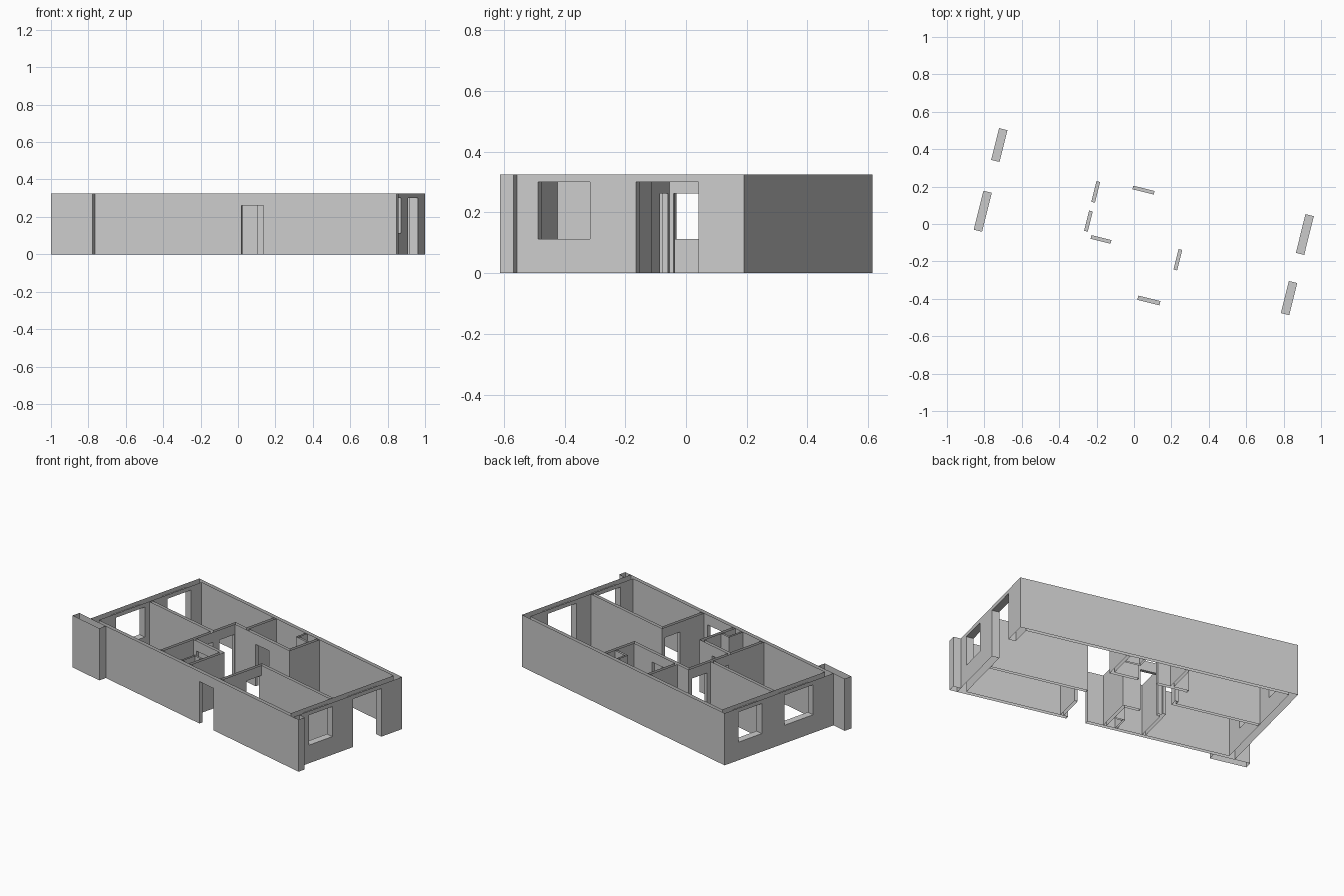
import bpy, bmesh, math
from mathutils import Matrix

if "Cube" in bpy.data.objects:
    bpy.data.objects.remove(bpy.data.objects["Cube"], do_unlink=True)

HEIGHT, SILL, DOOR, HEAD = 0.325, 0.113, 0.262, 0.30
TURN = Matrix.Rotation(math.radians(-14), 3, 'Z')

plaster = bpy.data.materials.new("grey_plaster")
plaster.use_nodes = True
GREY = (0.6, 0.6, 0.6, 1)
plaster.diffuse_color = GREY
plaster.node_tree.nodes["Principled BSDF"].inputs["Base Color"].default_value = GREY


def inside(p, box):
    return all(box[a] < p[a] < box[a + 3] for a in range(3))


def build(name, plans, openings=()):
    """Merge wall rectangles, cut openings, and leave wall tops and feet open."""
    solids = [(u0, v0, 0, u1, v1, HEIGHT) for u0, u1, v0, v1 in plans]
    holes = [(u0, v0, z0, u1, v1, z1) for u0, u1, v0, v1, z0, z1 in openings]
    grid = [sorted({round(b[a + o], 4) for b in solids + holes for o in (0, 3)})
            for a in range(3)]
    grid[2] = [z for z in grid[2] if 0 <= z <= HEIGHT]
    counts = [len(g) - 1 for g in grid]
    filled = set()
    for i in range(counts[0]):
        for j in range(counts[1]):
            for k in range(counts[2]):
                mid = [(grid[a][n] + grid[a][n + 1]) / 2
                       for a, n in enumerate((i, j, k))]
                if any(inside(mid, b) for b in solids) and \
                        not any(inside(mid, b) for b in holes):
                    filled.add((i, j, k))

    bm = bmesh.new()
    for cell in sorted(filled):
        for a in range(3):
            for side in (0, 1):
                near = list(cell)
                near[a] += 2 * side - 1
                end = a == 2 and cell[a] + side in (0, counts[2])
                if tuple(near) in filled or end:
                    continue
                quad = []
                for s, t in ((0, 0), (1, 0), (1, 1), (0, 1)):
                    idx = list(cell)
                    idx[a] += side
                    idx[(a + 1) % 3] += s
                    idx[(a + 2) % 3] += t
                    quad.append(bm.verts.new([grid[n][idx[n]] for n in range(3)]))
                bm.faces.new(quad if side else quad[::-1])
    bmesh.ops.remove_doubles(bm, verts=bm.verts[:], dist=0.0005)
    bmesh.ops.dissolve_limit(bm, angle_limit=0.02, verts=bm.verts[:], edges=bm.edges[:])
    bmesh.ops.rotate(bm, verts=bm.verts[:], cent=(0, 0, 0), matrix=TURN)
    mesh = bpy.data.meshes.new(name)
    bm.to_mesh(mesh)
    bm.free()
    mesh.materials.append(plaster)
    bpy.context.collection.objects.link(bpy.data.objects.new(name, mesh))


# Outline of the flat: left, right, front and back wall lines
L, R, F, B = -0.824, 0.923, -0.389, 0.427
THICK, THIN = 0.046, 0.023
LI, RI, FI, BI = L + THICK, R - THICK, F + THIN, B - THIN


def across(v, u0, u1, t=0.02):
    return (u0, u1, v - t / 2, v + t / 2)


def along(u, v0, v1, t=0.02):
    return (u - t / 2, u + t / 2, v0, v1)


def door_across(v, u0, u1):
    return across(v, u0, u1, 0.024) + (0, DOOR)


def door_along(u, v0, v1):
    return along(u, v0, v1, 0.024) + (0, DOOR)


# Outer shell with three windows, balcony door and entrance
build("outer_walls",
      [(L, LI, F, B), (RI, R, F, B), (L, R, F, FI), (L, R, BI, B)],
      [(L, LI, -0.237, -0.022, SILL, HEAD),
       (L, LI, 0.148, 0.323, SILL, HEAD),
       (RI, R, -0.272, -0.095, SILL, HEAD),
       (RI, R, 0.06, 0.273, 0, HEAD),
       (0.115, 0.237, F, FI, 0, DOOR)])

# Partitions between rooms, with interior doors
build("inner_walls",
      [across(0.022, LI, -0.24),
       along(-0.24, FI, 0.198),
       across(0.188, -0.25, 0.24),
       along(-0.144, 0.188, BI),
       along(0.23, 0.188, BI),
       across(-0.123, -0.24, 0.015),
       along(0.005, FI, -0.113),
       along(0.274, FI, -0.05),
       across(-0.06, 0.264, RI)],
      [door_along(-0.24, 0.06, 0.174),
       door_along(-0.24, -0.10, 0.012),
       door_across(-0.123, -0.206, -0.096),
       door_across(0.188, -0.053, 0.064),
       door_along(0.274, -0.185, -0.072)])

# Service ducts in the two wet rooms
build("back_duct", [along(0.127, 0.33, BI, 0.012), across(0.336, 0.121, 0.22, 0.012)])
build("front_duct", [along(-0.065, FI, -0.259, 0.012), across(-0.265, -0.071, -0.005, 0.012)])

# Projecting wall pieces at the front corners
build("front_wing_panel", [(-0.921, -0.692, F - 0.049, F)])
build("corner_post", [(R, R + 0.047, F, F + 0.046)])
